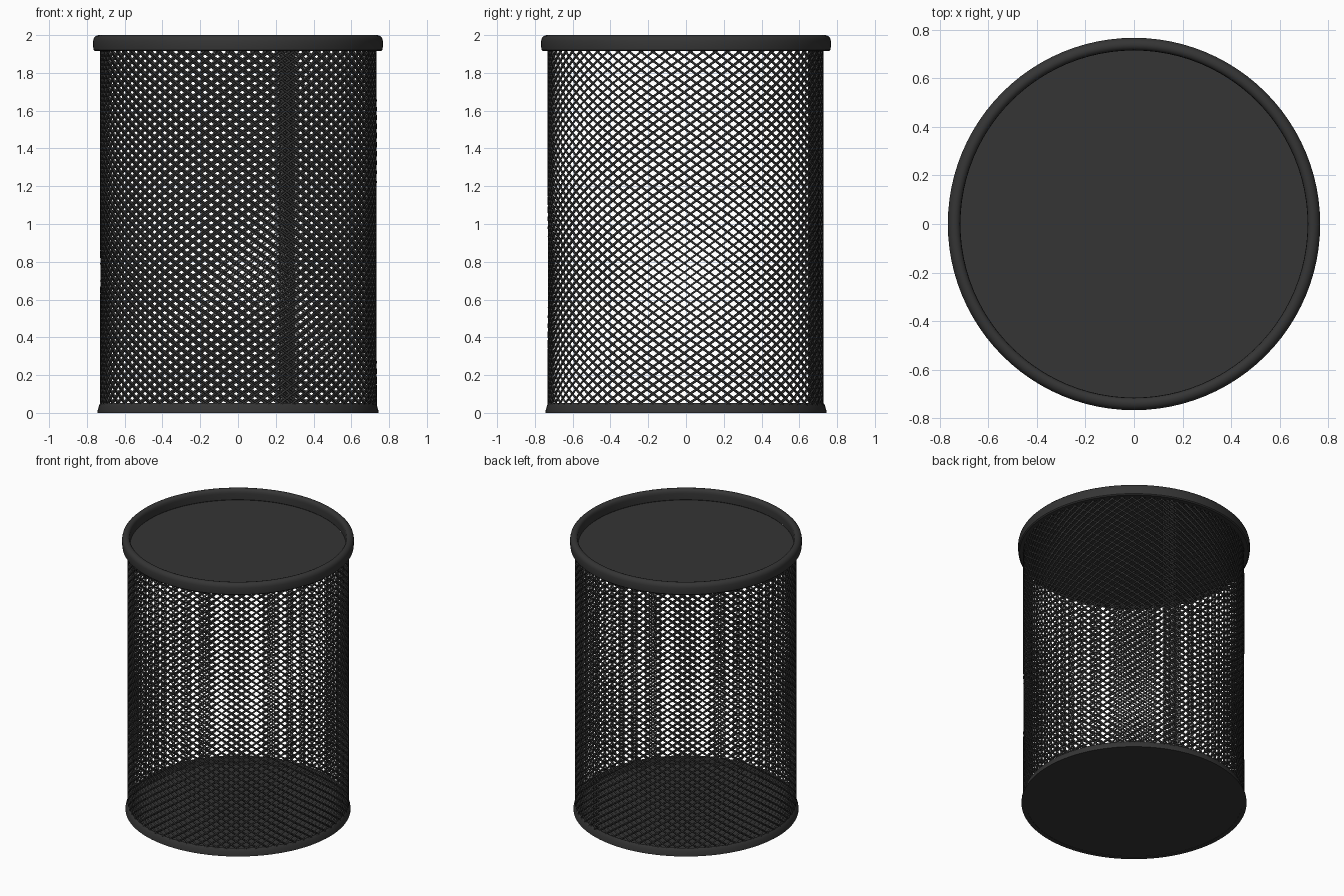
import bpy, bmesh
from math import cos, sin, pi, radians

if "Cube" in bpy.data.objects:
    bpy.data.objects.remove(bpy.data.objects["Cube"])

SEG = 96
metal = bpy.data.materials.new("dark_metal")
metal.diffuse_color = (0.035, 0.035, 0.035, 1)
metal.use_nodes = True
metal.node_tree.nodes["Principled BSDF"].inputs["Base Color"].default_value = metal.diffuse_color


def finish(ob, smooth=True):
    ob.data.materials.append(metal)
    bpy.ops.object.select_all(action='DESELECT')
    bpy.context.view_layer.objects.active = ob
    ob.select_set(True)
    if smooth:
        bpy.ops.object.shade_smooth_by_angle(angle=radians(40))


def lathe(name, profile):
    """Revolve a closed (radius, height) profile about z."""
    bm = bmesh.new()
    rings = [[bm.verts.new((r * cos(2 * pi * i / SEG), r * sin(2 * pi * i / SEG), z))
              for i in range(SEG)] for r, z in profile]
    for a, b in zip(rings, rings[1:] + rings[:1]):
        for i in range(SEG):
            j = (i + 1) % SEG
            bm.faces.new((a[i], a[j], b[j], b[i]))
    bmesh.ops.recalc_face_normals(bm, faces=bm.faces)
    me = bpy.data.meshes.new(name)
    bm.to_mesh(me)
    bm.free()
    ob = bpy.data.objects.new(name, me)
    bpy.context.collection.objects.link(ob)
    finish(ob)


def disc(name, radius, z):
    bpy.ops.mesh.primitive_circle_add(vertices=SEG, radius=radius,
                                      fill_type='NGON', location=(0, 0, z))
    ob = bpy.context.object
    ob.name = name
    finish(ob, False)


# Rounded top rim
lathe("top_rim", [(0.715, 1.925), (0.722, 1.917), (0.757, 1.915), (0.765, 1.922),
                  (0.767, 1.94), (0.767, 1.97), (0.763, 1.985), (0.752, 1.996),
                  (0.738, 2.0), (0.725, 1.996), (0.717, 1.985), (0.715, 1.97)])

# Flared foot ring
lathe("base_ring", [(0.715, 0.0), (0.745, 0.0), (0.744, 0.012), (0.738, 0.03),
                    (0.733, 0.046), (0.726, 0.053), (0.717, 0.05)])

# Floor and the recessed panel inside the rim
disc("floor", 0.74, 0.002)
disc("top_panel", 0.717, 1.922)

# Diamond wire mesh: one sheet wrapped 370 degrees, overlapping at the back
CELL = 360 / 68.6
ROWS = 40
Z0, Z1 = 0.03, 1.935
START, END = -297, 73
cu = bpy.data.curves.new("wire_mesh", 'CURVE')
cu.dimensions = '3D'
cu.bevel_depth = 0.0065
cu.bevel_resolution = 0


def add_strand(points):
    if len(points) < 2:
        return
    sp = cu.splines.new('POLY')
    sp.points.add(len(points) - 1)
    for p, (u, z) in zip(sp.points, points):
        r = 0.722 + 0.008 * (u - START) / (END - START)
        a = radians(u)
        p.co = (r * cos(a), r * sin(a), z, 1)


for side in (-1, 1):
    for k in range(-90, 91):
        pts = []
        for j in range(2 * ROWS + 1):
            u = -90 + k * CELL + side * j * CELL / 2
            if START <= u <= END:
                pts.append((u, Z0 + (Z1 - Z0) * j / (2 * ROWS)))
        add_strand(pts)

wire = bpy.data.objects.new("wire_mesh", cu)
bpy.context.collection.objects.link(wire)
bpy.ops.object.select_all(action='DESELECT')
bpy.context.view_layer.objects.active = wire
wire.select_set(True)
bpy.ops.object.convert(target='MESH')
finish(bpy.context.view_layer.objects.active, False)
